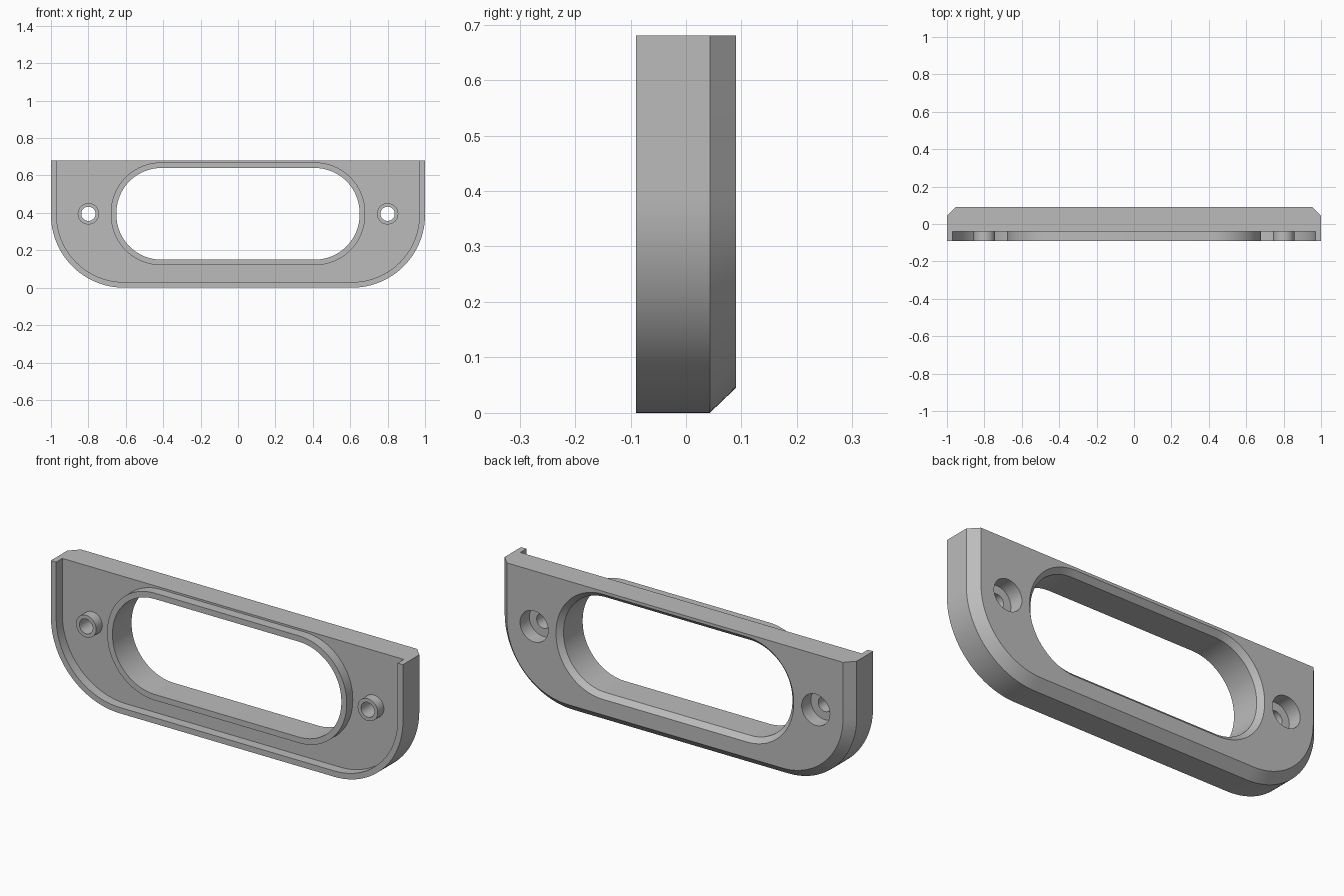
import bpy, bmesh
from math import sin, cos, pi

cube = bpy.data.objects.get("Cube")
if cube:
    bpy.data.objects.remove(cube, do_unlink=True)

grey = bpy.data.materials.new("plain grey")
grey.use_nodes = True
colour = (0.5, 0.5, 0.5, 1)
grey.diffuse_color = colour
grey.node_tree.nodes["Principled BSDF"].inputs["Base Color"].default_value = colour


def arc(cx, cz, r, start, steps=24):
    """Quarter arc, anticlockwise from the start angle."""
    return [(cx + r * cos(start + pi / 2 * i / steps),
             cz + r * sin(start + pi / 2 * i / steps)) for i in range(steps + 1)]


def u_shape(inset, top):
    """Plate outline: square top corners and large round bottom corners."""
    w, r, c = 1 - inset, 0.39 - inset, 0.61
    return [(w, top), (-w, top)] + arc(-c, 0.39, r, pi) + arc(c, 0.39, r, 1.5 * pi)


def slot(grow):
    """Opening outline, grown evenly on all sides."""
    r, c, z = 0.24 + grow, 0.41, 0.395
    s = 0.005
    return (arc(c, z + s, r, 0) + arc(-c, z + s, r, pi / 2)
            + arc(-c, z - s, r, pi) + arc(c, z - s, r, 1.5 * pi))


def circle(x, r, z=0.395):
    return [(x + r * cos(pi * i / 24), z + r * sin(pi * i / 24)) for i in range(48)]


def loft(name, sections):
    """Solid through matching (y, outline) sections."""
    bm = bmesh.new()
    rings = [[bm.verts.new((x, y, z)) for x, z in pts] for y, pts in sections]
    n = len(rings[0])
    for a, b in zip(rings, rings[1:]):
        for i in range(n):
            j = (i + 1) % n
            bm.faces.new((a[i], a[j], b[j], b[i]))
    bm.faces.new(rings[0])
    bm.faces.new(rings[-1])
    bmesh.ops.recalc_face_normals(bm, faces=bm.faces)
    mesh = bpy.data.meshes.new(name)
    bm.to_mesh(mesh)
    bm.free()
    mesh.materials.append(grey)
    ob = bpy.data.objects.new(name, mesh)
    bpy.context.collection.objects.link(ob)
    return ob


def combine(target, tool, operation):
    """Apply a boolean and discard the helper solid."""
    mod = target.modifiers.new(tool.name, "BOOLEAN")
    mod.operation, mod.object, mod.solver = operation, tool, "EXACT"
    bpy.context.view_layer.objects.active = target
    bpy.ops.object.modifier_apply(modifier=mod.name)
    bpy.data.objects.remove(tool, do_unlink=True)


FRONT, FLOOR, BACK, TOP = -0.09, -0.04, 0.09, 0.68

# Plate with chamfered back edge
plate = loft("handle_plate", [(FRONT, u_shape(0, TOP)), (0.043, u_shape(0, TOP)),
                              (BACK, u_shape(0.045, TOP))])

# Front recess, open at the top, leaving a thin rim
combine(plate, loft("recess", [(-0.2, u_shape(0.03, 0.8)),
                               (FLOOR, u_shape(0.03, 0.8))]), "DIFFERENCE")

# Raised collar and the hand opening with its chamfered back edge
combine(plate, loft("collar", [(FRONT, slot(0.03)), (-0.02, slot(0.03))]), "UNION")
combine(plate, loft("opening", [(-0.2, slot(0)), (BACK - 0.025, slot(0)),
                                (BACK + 0.01, slot(0.035))]), "DIFFERENCE")

# Screw bosses, through holes and back counterbores
for x in (-0.8, 0.8):
    combine(plate, loft("boss", [(FRONT, circle(x, 0.057)),
                                 (-0.02, circle(x, 0.057))]), "UNION")
    combine(plate, loft("counterbore", [(0.015, circle(x, 0.08)),
                                        (0.2, circle(x, 0.08))]), "DIFFERENCE")
    combine(plate, loft("screw_hole", [(-0.2, circle(x, 0.038)),
                                       (0.1, circle(x, 0.038))]), "DIFFERENCE")

# Smooth curves, sharp edges
bpy.ops.object.select_all(action="DESELECT")
plate.select_set(True)
bpy.context.view_layer.objects.active = plate
bpy.ops.object.shade_smooth_by_angle(angle=pi / 6)
